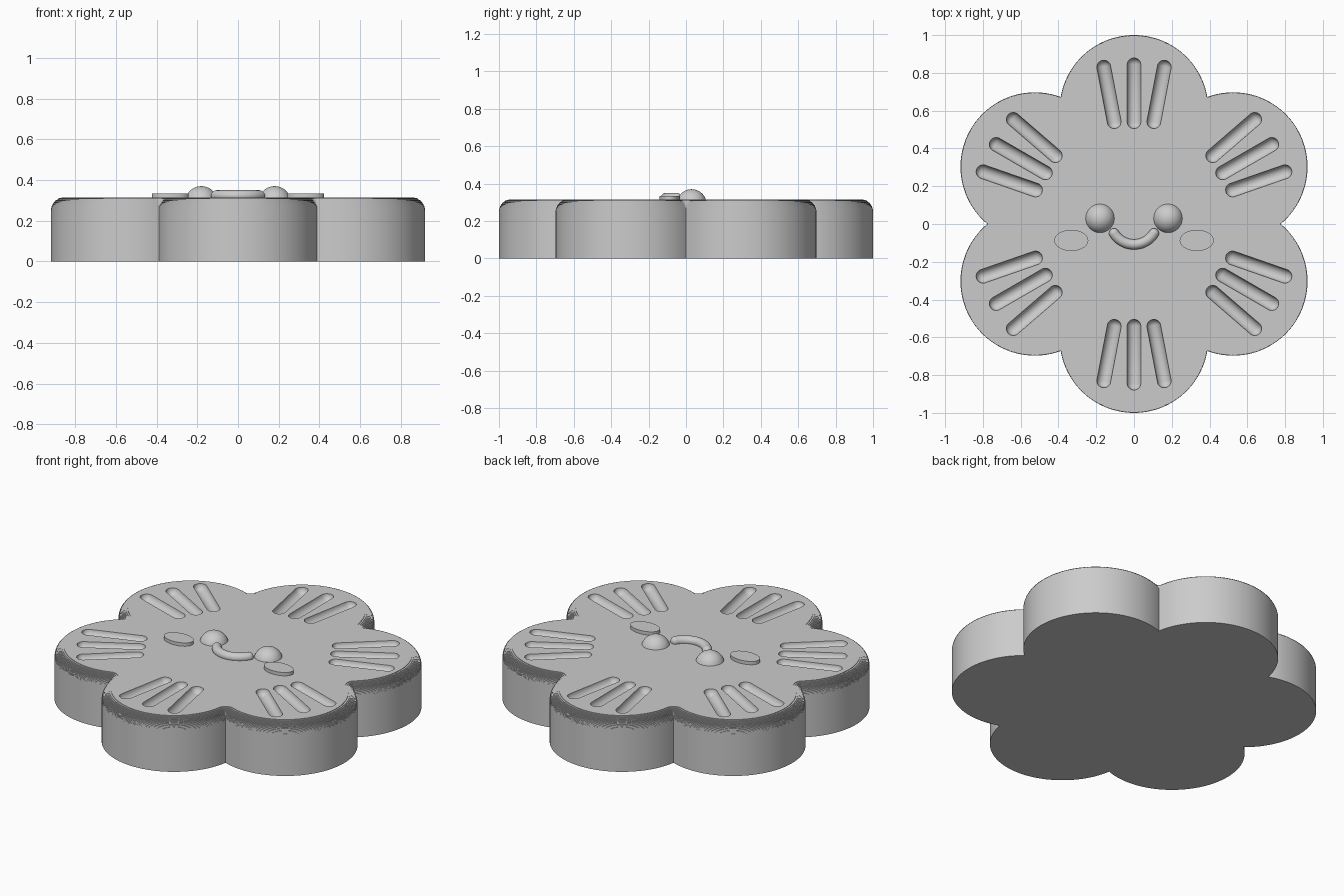
import bpy, bmesh, math
from mathutils import Matrix, Vector

if "Cube" in bpy.data.objects:
    bpy.data.objects.remove(bpy.data.objects["Cube"], do_unlink=True)

TOP, ROUND, STEPS = 0.315, 0.065, 20   # body height, rim rounding, rim terraces
DIST, RAD = 0.606, 0.394               # petal centre distance and petal radius

grey = bpy.data.materials.new("soft_grey")
grey.use_nodes = True
grey.diffuse_color = (0.6, 0.6, 0.6, 1)
grey.node_tree.nodes["Principled BSDF"].inputs["Base Color"].default_value = (0.6, 0.6, 0.6, 1)


def smooth(ob):
    bpy.ops.object.select_all(action="DESELECT")
    ob.select_set(True)
    bpy.context.view_layer.objects.active = ob
    bpy.ops.object.shade_smooth_by_angle(angle=math.radians(35))


def add_object(name, bm):
    bmesh.ops.recalc_face_normals(bm, faces=bm.faces)
    mesh = bpy.data.meshes.new(name)
    bm.to_mesh(mesh)
    bm.free()
    mesh.materials.append(grey)
    ob = bpy.data.objects.new(name, mesh)
    bpy.context.collection.objects.link(ob)
    return ob


def polar(angle, radius=1.0):
    return Vector((math.cos(angle) * radius, math.sin(angle) * radius, 0))


def flower_outline():
    """Points and outward normals; each notch is a fan so its inset is rounded."""
    sixth = math.pi / 3
    reach = DIST * math.cos(sixth / 2) + math.sqrt(RAD ** 2 - (DIST / 2) ** 2)
    half = math.atan2(reach * math.sin(sixth / 2), reach * math.cos(sixth / 2) - DIST)
    outline = []
    for k in range(6):
        axis = sixth * (k + 0.5)
        for i in range(65):
            n = axis - half + 2 * half * i / 64
            outline.append((polar(axis, DIST) + polar(n, RAD), polar(n)))
        notch = outline[-1][0]
        for i in range(1, 12):
            n = axis + half + (sixth - 2 * half) * i / 12
            outline.append((notch, polar(n)))
    return outline


# Flower body with a finely terraced rounded rim
outline = flower_outline()
levels = [(0, 0)]
inset = 0
for i in range(STEPS):
    z = TOP - ROUND + ROUND * i / STEPS
    levels.append((inset, z))
    inset = ROUND * (1 - math.sqrt(1 - ((i + 0.5) / STEPS) ** 2))
    levels.append((inset, z))
levels.append((inset, TOP))

bm = bmesh.new()
rings = [[bm.verts.new(p - n * t + Vector((0, 0, z))) for p, n in outline] for t, z in levels]
for low, high in zip(rings, rings[1:]):
    for i in range(len(low)):
        bm.faces.new((low[i - 1], low[i], high[i], high[i - 1]))
bm.faces.new(rings[0])
bm.faces.new(rings[-1])
bmesh.ops.remove_doubles(bm, verts=bm.verts, dist=0.00002)
body = add_object("flower_body", bm)


# Three rounded grooves in every petal
def add_capsule(bm, start, end, radius):
    made = bmesh.ops.create_uvsphere(bm, u_segments=24, v_segments=13, radius=radius)["verts"]
    span = end - start
    for v in made:
        if v.co.z > 0:
            v.co.z += span.length
    turn = span.to_track_quat("Z", "Y").to_matrix().to_4x4()
    bmesh.ops.transform(bm, matrix=Matrix.Translation(start) @ turn, verts=made)


bm = bmesh.new()
for k in range(6):
    spin = Matrix.Rotation(k * math.pi / 3, 3, "Z")
    for side in (-1, 0, 1):
        inner = Vector((0.105 * side, 0.542, TOP + 0.001))
        outer = Vector((0.16 * side, 0.842 - 0.012 * abs(side), TOP + 0.001))
        add_capsule(bm, spin @ inner, spin @ outer, 0.037)
cutter = add_object("groove_cutter", bm)
cutter.hide_render = True

cut = body.modifiers.new("grooves", "BOOLEAN")
cut.operation, cut.solver, cut.object = "DIFFERENCE", "EXACT", cutter
bpy.context.view_layer.objects.active = body
bpy.ops.object.modifier_apply(modifier=cut.name)
bpy.data.objects.remove(cutter, do_unlink=True)
smooth(body)

# Domed eyes and flat oval cheeks
for label, side in (("left", 1), ("right", -1)):
    bm = bmesh.new()
    bmesh.ops.create_uvsphere(bm, u_segments=48, v_segments=24, radius=0.08,
                              matrix=Matrix.Translation((0.18 * side, 0.03, 0.29)))
    smooth(add_object(label + "_eye", bm))

    bm = bmesh.new()
    bmesh.ops.create_cone(bm, cap_ends=True, segments=64, radius1=1, radius2=1, depth=1,
                          matrix=Matrix.Translation((0.332 * side, -0.087, TOP))
                          @ Matrix.Diagonal((0.09, 0.056, 0.04, 1)))
    smooth(add_object(label + "_cheek", bm))

# Smile: tube swept along an arc, with ball ends
bm = bmesh.new()
TUBE, ARC, SWEEP, SIDES = 0.027, 0.124, math.radians(58), 20
centre = Vector((0, 0.016, 0.323))
rings = []
for i in range(33):
    out = polar(-math.pi / 2 - SWEEP + 2 * SWEEP * i / 32)
    ring = []
    for j in range(SIDES):
        a = 2 * math.pi * j / SIDES
        ring.append(bm.verts.new(centre + out * (ARC + TUBE * math.cos(a))
                                 + Vector((0, 0, TUBE * math.sin(a)))))
    rings.append(ring)
for r1, r2 in zip(rings, rings[1:]):
    for j in range(SIDES):
        bm.faces.new((r1[j - 1], r1[j], r2[j], r2[j - 1]))
for side in (-1, 1):
    end = centre + polar(-math.pi / 2 + side * SWEEP, ARC)
    bmesh.ops.create_uvsphere(bm, u_segments=24, v_segments=12, radius=TUBE,
                              matrix=Matrix.Translation(end))
smooth(add_object("smile", bm))
